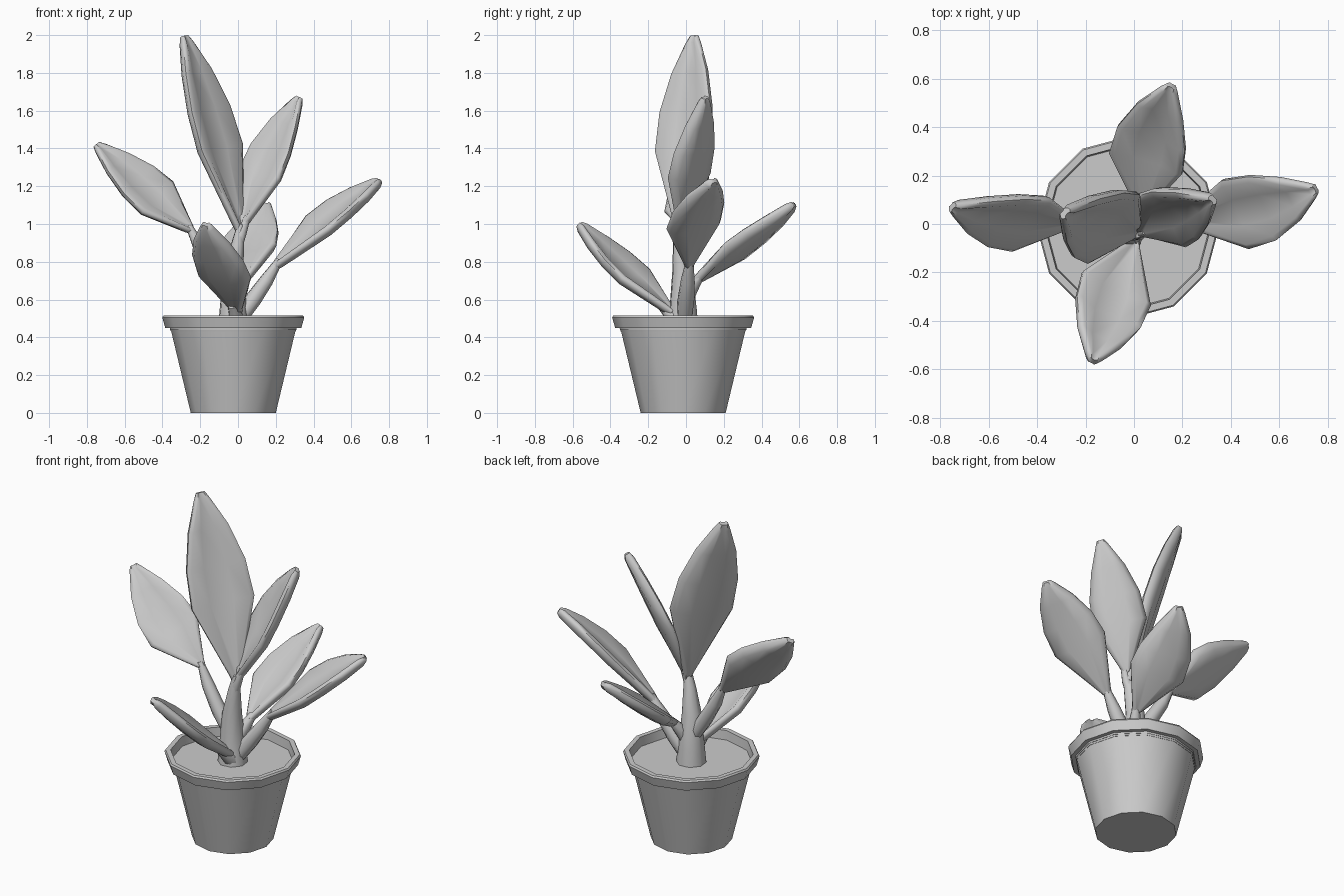
import bpy, bmesh, math
from mathutils import Vector as V

if "Cube" in bpy.data.objects:
    bpy.data.objects.remove(bpy.data.objects["Cube"])

CX, CY = -0.025, -0.015     # pot axis


def loft(name, rings, angle=40):
    """Skin a list of closed rings and cap both ends."""
    bm = bmesh.new()
    vr = [[bm.verts.new(p) for p in r] for r in rings]
    n = len(rings[0])
    for a, b in zip(vr, vr[1:]):
        for i in range(n):
            bm.faces.new((a[i], a[(i + 1) % n], b[(i + 1) % n], b[i]))
    bm.faces.new(vr[0])
    bm.faces.new(vr[-1])
    bmesh.ops.recalc_face_normals(bm, faces=bm.faces)
    me = bpy.data.meshes.new(name)
    bm.to_mesh(me)
    bm.free()
    ob = bpy.data.objects.new(name, me)
    bpy.context.collection.objects.link(ob)
    bpy.ops.object.select_all(action='DESELECT')
    bpy.context.view_layer.objects.active = ob
    ob.select_set(True)
    bpy.ops.object.shade_smooth_by_angle(angle=math.radians(angle))
    return ob


def lathe(name, profile, sides=12):
    return loft(name, [[(CX + r * math.cos(2 * math.pi * i / sides),
                         CY + r * math.sin(2 * math.pi * i / sides), z)
                        for i in range(sides)] for r, z in profile])


def stem(name, pts, radii, sides=8):
    pts = [V(p) for p in pts]
    rings = []
    for i, (p, r) in enumerate(zip(pts, radii)):
        d = (pts[min(i + 1, len(pts) - 1)] - pts[max(i - 1, 0)]).normalized()
        u = d.cross(V((0.3, 1, 0))).normalized()
        w = d.cross(u)
        rings.append([p + r * (u * math.cos(2 * math.pi * k / sides) + w * math.sin(2 * math.pi * k / sides))
                      for k in range(sides)])
    loft(name, rings, 60)


# leaf outline: (position along spine, half width fraction, half thickness)
OUTLINE = [(-0.02, .11, .016), (.03, .2, .024), (.40, 1, .03), (.60, .94, .03),
           (.80, .64, .03), (.96, .25, .026), (1, .14, .015)]
MID = 0.45
CUP = 0.04      # how far the leaf edges curl up


def leaf(name, base, mid, tip, side, half):
    base, mid, tip, side = V(base), V(mid), V(tip), V(side)

    def spine(t):   # quadratic through base, mid and tip
        return (base * ((t - MID) * (t - 1) / MID)
                + mid * (t * (t - 1) / (MID * (MID - 1)))
                + tip * (t * (t - MID) / (1 - MID)))
    rings = []
    for t, f, th in OUTLINE:
        d = (spine(t + .01) - spine(t - .01)).normalized()
        s = (side - d * side.dot(d)).normalized()
        n = d.cross(s)
        if n.z < 0:
            n = -n
        w = half * f
        e = max(w - .024, w * .6)
        top = [(w, .35 * th), (e, th), (.45 * e, .75 * th), (-.45 * e, .75 * th), (-e, th), (-w, .35 * th)]
        sec = top + [(x, -y) for x, y in reversed(top)]
        rings.append([spine(t) + s * x + n * (y + CUP * f * ((x / w) ** 2 - .5)) for x, y in sec])
    loft(name, rings, 60)


# pot with a lipped rim, and soil
lathe("pot", [(.225, 0), (.333, .45), (.36, .45), (.376, .505), (.37, .515), (.342, .515), (.335, .44)])
lathe("soil", [(.33, .43), (.338, .46)])

# trunk and leaf stalks
stem("trunk", [(-.025, -.015, .44), (-.025, -.015, .55), (-.025, -.02, .75), (0, -.035, .90), (.015, -.04, 1.0)],
     [.085, .075, .055, .035, .018])
stem("left_stalk", [(-.03, -.015, .6), (-.12, -.01, .74), (-.20, 0, .87), (-.26, .01, .99)],
     [.035, .042, .036, .018])
stem("right_stalk", [(.01, -.01, .5), (.08, 0, .6), (.15, .01, .7), (.22, .02, .81)],
     [.04, .045, .038, .02])
stem("upper_stalk", [(-.01, -.03, .85), (.02, -.04, .95), (.05, -.03, 1.04)], [.025, .026, .018])
stem("back_stalk", [(-.01, -.01, .58), (.02, .03, .66), (.05, .08, .73)], [.04, .036, .02])
stem("front_stalk", [(-.01, -.03, .47), (-.01, -.07, .51), (-.03, -.13, .57)], [.05, .04, .025])

# leaves
leaf("tall_leaf", (.01, -.03, .97), (-.12, .0, 1.45), (-.285, .045, 1.995), (.22, .29, .04), .18)
leaf("upper_right_leaf", (.03, -.03, 1.0), (.14, .035, 1.29), (.325, .1, 1.67), (.19, -.2, -.07), .15)
leaf("left_leaf", (-.25, .01, .97), (-.46, .015, 1.15), (-.75, .07, 1.42), (.16, .21, .16), .155)
leaf("right_leaf", (.2, .015, .78), (.46, .055, 1.01), (.75, .145, 1.23), (-.10, .28, .08), .156)
leaf("front_leaf", (0, -.08, .54), (-.09, -.305, .74), (-.17, -.565, 1.0), (.3, -.1, -.09), .158)
leaf("back_leaf", (.04, .06, .71), (.06, .29, .87), (.155, .57, 1.105), (.3, -.07, .06), .158)
